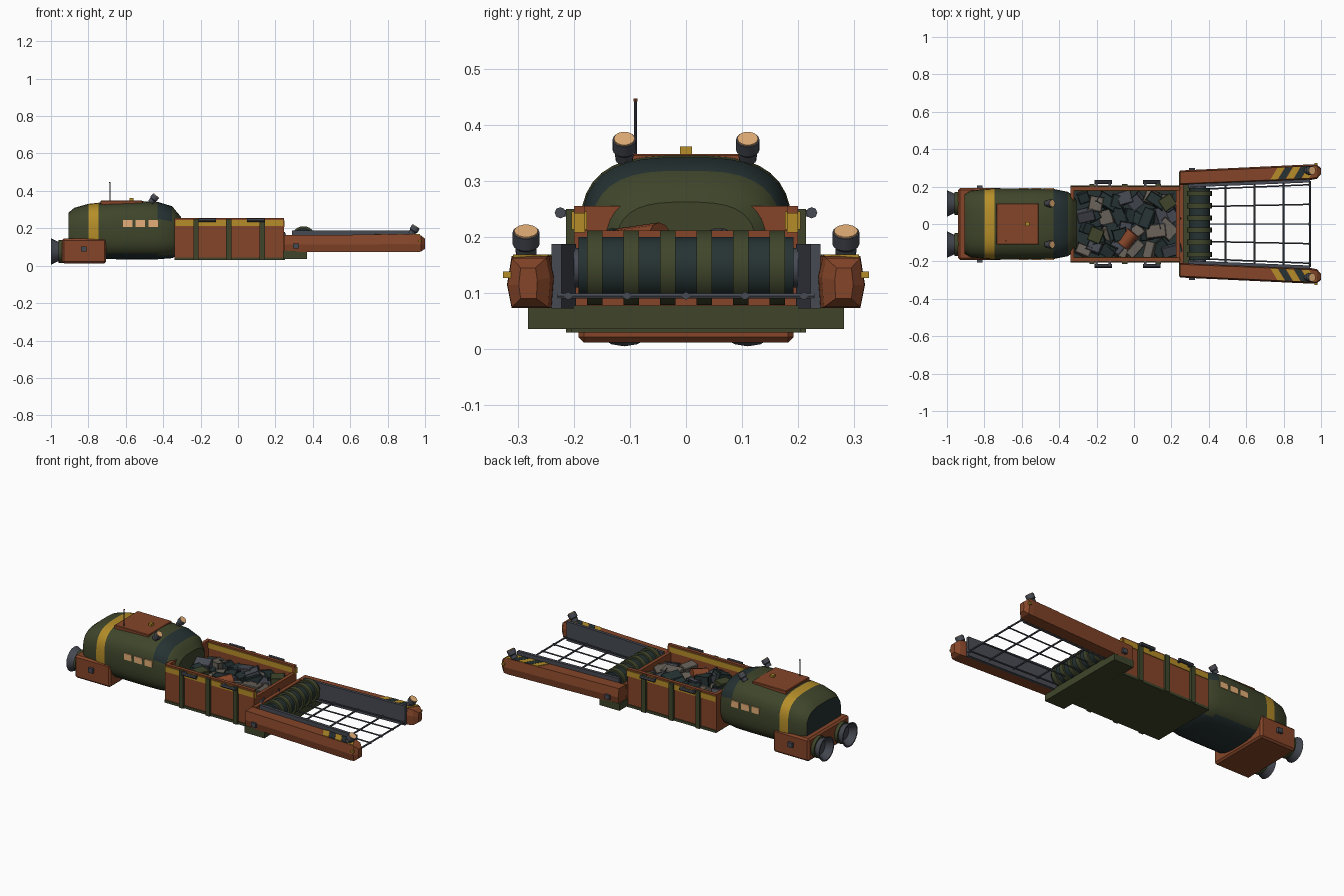
import bpy, bmesh, math, random
from mathutils import Vector, Matrix

if "Cube" in bpy.data.objects:
    bpy.data.objects.remove(bpy.data.objects["Cube"])

random.seed(4)


def material(name, r, g, b):
    m = bpy.data.materials.new(name)
    m.diffuse_color = (r, g, b, 1)
    m.use_nodes = True
    m.node_tree.nodes["Principled BSDF"].inputs["Base Color"].default_value = m.diffuse_color
    return m


RUST = material("rust", 0.235, 0.060, 0.022)
GREEN = material("olive green", 0.050, 0.060, 0.024)
TEAL = material("dark teal", 0.019, 0.032, 0.033)
YELLOW = material("hazard yellow", 0.46, 0.27, 0.022)
TAN = material("lamp tan", 0.78, 0.43, 0.19)
GREY = material("steel grey", 0.062, 0.068, 0.085)
STONE = material("rubble stone", 0.135, 0.118, 0.098)


def finish(bm, name, mats, smooth=False):
    bmesh.ops.recalc_face_normals(bm, faces=bm.faces)
    me = bpy.data.meshes.new(name)
    bm.to_mesh(me)
    bm.free()
    ob = bpy.data.objects.new(name, me)
    bpy.context.collection.objects.link(ob)
    for m in mats if isinstance(mats, list) else [mats]:
        me.materials.append(m)
    if smooth:
        bpy.context.view_layer.objects.active = ob
        ob.select_set(True)
        bpy.ops.object.shade_smooth_by_angle(angle=math.radians(35))
        ob.select_set(False)
    return ob


def box(name, x, y, z, mat, bevel=0, rot=None):
    """Box from (min, max) pairs."""
    bm = bmesh.new()
    bmesh.ops.create_cube(bm, size=1)
    size = Vector((x[1] - x[0], y[1] - y[0], z[1] - z[0]))
    mid = Vector((sum(x) / 2, sum(y) / 2, sum(z) / 2))
    size = Vector([abs(v) for v in size])
    bm.transform(Matrix.LocRotScale(mid, rot, size))
    if bevel:
        bmesh.ops.bevel(bm, geom=bm.edges[:], offset=bevel, segments=1, affect='EDGES')
    return finish(bm, name, mat)


def loft(name, rings, mats, rule=None, smooth=False):
    """Skin a list of closed rings of equal point count, capped at both ends."""
    bm = bmesh.new()
    vs = [[bm.verts.new(p) for p in r] for r in rings]
    n = len(vs[0])
    for a, b in zip(vs, vs[1:]):
        for i in range(n):
            bm.faces.new((a[i], a[(i + 1) % n], b[(i + 1) % n], b[i]))
    bm.faces.new(vs[0])
    bm.faces.new(vs[-1])
    if rule:
        for f in bm.faces:
            f.material_index = rule(f.calc_center_median())
    return finish(bm, name, mats, smooth)


def lathe(name, start, axis, profile, mat, n=20):
    """Revolve (distance, radius) points about an axis."""
    q = Vector(axis).to_track_quat('Z', 'Y')
    rings = [[Vector(start) + q @ Vector((r * math.cos(2 * math.pi * i / n),
              r * math.sin(2 * math.pi * i / n), d)) for i in range(n)] for d, r in profile]
    return loft(name, rings, mat, smooth=True)


def rod(name, a, b, r, mat, n=8):
    d = Vector(b) - Vector(a)
    return lathe(name, a, d, [(0, r), (d.length, r)], mat, n)


def lamp(name, base, axis, r, length):
    lathe(name, base, axis, [(0, r * .75), (length * .4, r * .8), (length * .5, r), (length, r)], GREY, 14)
    tip = Vector(base) + Vector(axis).normalized() * length
    lathe(name + "_lens", tip, axis, [(0, r * .88), (.003, r * .88)], TAN, 14)


# cabin hull: rounded sections along x
def section(x, w, zb, zt, n=36):
    c, h = (zb + zt) / 2, (zt - zb) / 2
    p = lambda v: math.copysign(abs(v) ** (2 / 3), v)
    return [(x, w * p(math.cos(t)), c + h * p(math.sin(t)))
            for t in (2 * math.pi * (i + .5) / n for i in range(n))]


def hull_colour(c):
    if c.x < -0.895 or c.z < 0.06:
        return 1
    if -0.80 < c.x < -0.745:
        return 2
    if -0.43 < c.x < -0.345 and c.z > 0.25:
        return 1
    return 0


loft("cabin_hull", [section(*s) for s in (
    (-0.905, .160, .075, .285), (-0.875, .178, .05, .31), (-0.80, .187, .04, .331),
    (-0.745, .19, .035, .337), (-0.53, .19, .033, .346), (-0.43, .188, .034, .342),
    (-0.352, .172, .04, .318), (-0.325, .15, .055, .285), (-0.305, .125, .08, .262))],
    [GREEN, TEAL, YELLOW], hull_colour, True)

# roof fittings
box("roof_panel", (-.735, -.51), (-.11, .11), (.32, .348), RUST, .003)
box("roof_beacon", (-.58, -.56), (-.011, .011), (.345, .361), YELLOW)
rod("antenna", (-.685, -.09, .34), (-.685, -.09, .443), .003, GREY)
rod("antenna_tip", (-.685, -.09, .441), (-.685, -.09, .447), .004, RUST)

# engine block and thrusters
box("engine_block", (-.94, -.705), (-.192, .192), (.012, .146), RUST, .01)

for s in (-1, 1):
    side = "left" if s > 0 else "right"
    lathe("thruster_collar_" + side, (-.93, s * .11, .076), (-1, 0, 0), [(0, .062), (.03, .062)], GREEN)
    lathe("thruster_bell_" + side, (-.955, s * .11, .076), (-1, 0, 0),
          [(0, .052), (.01, .054), (.045, .071), (.045, .064), (.008, .04)], GREY)
    box("engine_clamp_" + side, (-.84, -.81), (s * .185, s * .207), (.075, .102), GREY)
    lamp("roof_lamp_" + side, (-.468, s * .11, .338), (.6, 0, .72), .021, .046)
    for k in range(3):
        x = -.615 + k * .068
        box("cabin_window_" + side, (x, x + .05), (s * .184, s * .192), (.207, .244), TAN)

    # cargo bin side wall with stripes, ribs and handles
    box("bin_side_" + side, (-.34, .245), (s * .18, s * .2), (.035, .255), RUST)
    box("bin_stripe_outer_" + side, (-.335, .24), (s * .2, s * .204), (.213, .245), YELLOW)
    box("bin_stripe_inner_" + side, (-.32, .23), (s * .176, s * .18), (.213, .245), YELLOW)
    box("bin_end_mark_" + side, (.245, .249), (s * .18, s * .2), (.208, .243), YELLOW)
    for x in (-.225, -.05, .13):
        box("bin_rib_" + side, (x - .014, x + .014), (s * .2, s * .214), (.03, .25), GREEN)
    for x in (-.165, .095):
        rod("bin_handle_" + side, (x - .047, s * .224, .243), (x + .047, s * .224, .243), .01, GREY)
        for d in (-.035, .035):
            box("handle_mount_" + side, (x + d - .006, x + d + .006), (s * .2, s * .222), (.236, .248), GREY)

    # splayed intake arm with pointed tip
    def arm_ring(x, y0, y1, zb, zt):
        prof = ((0, .6), (.1, 1), (.9, 1), (1, .45), (.9, 0), (.05, 0))
        return [(x, s * (y0 + (y1 - y0) * f), zb + (zt - zb) * g) for f, g in prof]
    loft("arm_" + side, [arm_ring(.245, .208, .286, .073, .165), arm_ring(.95, .236, .319, .073, .166),
                         arm_ring(.978, .242, .318, .075, .162), arm_ring(.999, .265, .298, .09, .145)], RUST)
    loft("arm_inner_plate_" + side, [[(x, s * y, z) for y, z in
         ((y0, .072), (y0, .187), (y0 + .018, .187), (y0 + .018, .072))]
         for x, y0 in ((.29, .196), (.94, .222))], GREY)
    # slanted hazard bars on top of the arm
    for k in range(5):
        x = .73 + k * .042
        y = .247 + (x - .245) * .045
        corners = ((x, y - .03), (x + .038, y - .03), (x + .075, y + .032), (x + .037, y + .032))
        loft("hazard_bar_" + side, [[(a, s * b, z) for a, b in corners] for z in (.163, .169)],
             YELLOW if k % 2 == 0 else TEAL)
    box("tip_marker_" + side, (.966, .982), (s * .312, s * .326), (.127, .138), YELLOW)
    lamp("arm_lamp_" + side, (.925, s * .285, .166), (.5, 0, .8), .024, .05)
    box("arm_pivot_" + side, (.295, .325), (s * .28, s * .3), (.092, .118), GREY)
    rod("drum_bearing_" + side, (.35, s * .185, .145), (.35, s * .212, .145), .035, GREY, 12)

# cargo bin floor and end walls
box("bin_base", (-.34, .25), (-.205, .205), (.03, .045), GREEN)
box("bin_floor", (-.33, .235), (-.18, .18), (.12, .14), TEAL)
box("bin_rear_wall", (-.34, -.32), (-.18, .18), (.035, .255), RUST)
box("bin_front_wall", (.225, .245), (-.18, .18), (.035, .211), RUST)

# rubble load
for i in range(36):
    x, y = -.26 + (i % 9) * .056, -.125 + (i // 9) * .083
    x, y = x + random.uniform(-.02, .02), y + random.uniform(-.02, .02)
    w, d, h = random.uniform(.03, .055), random.uniform(.025, .042), random.uniform(.015, .03)
    z = random.uniform(.145, .18)
    turn = Matrix.Rotation(random.uniform(0, 3), 3, 'Z') @ Matrix.Rotation(random.uniform(-.4, .4), 3, 'X')
    box("rubble", (x - w, x + w), (y - d, y + d), (z - h, z + h),
        random.choice([STONE, GREY, GREY, STONE, TEAL]), .004, turn.to_quaternion())
for x, y, a in ((.18, .115, .6), (-.205, -.06, 1.2)):
    box("salvage_crate", (x - .038, x + .038), (y - .036, y + .036), (.15, .205), GREEN, .003,
        Matrix.Rotation(a, 3, 'Z').to_quaternion())
rod("salvage_barrel", (-.06, -.115, .18), (-.005, -.045, .19), .036, RUST, 12)

# intake base and ribbed drum
box("intake_base", (.24, .37), (-.282, .282), (.036, .078), GREEN)
box("intake_back", (.242, .265), (-.21, .21), (.07, .165), RUST)
rod("intake_drum", (.35, -.192, .145), (.35, .192, .145), .055, TEAL, 24)
for k in range(6):
    y = -.1625 + k * .065
    rod("drum_ring", (.35, y - .014, .145), (.35, y + .014, .145), .066, GREEN, 24)

# catch net between the arms
for k in range(-2, 3):
    rod("net_strand", (.36, k * .093, .095), (.94, k * .105, .095), .004, GREY, 6)
    rod("net_knot", (.934, k * .105, .095), (.946, k * .105, .095), .007, GREY, 8)
for x in (.49, .645, .80, .94):
    w = .2 + (x - .3) * .045
    rod("net_bar", (x, -w, .095), (x, w, .095), .005, GREY, 6)
